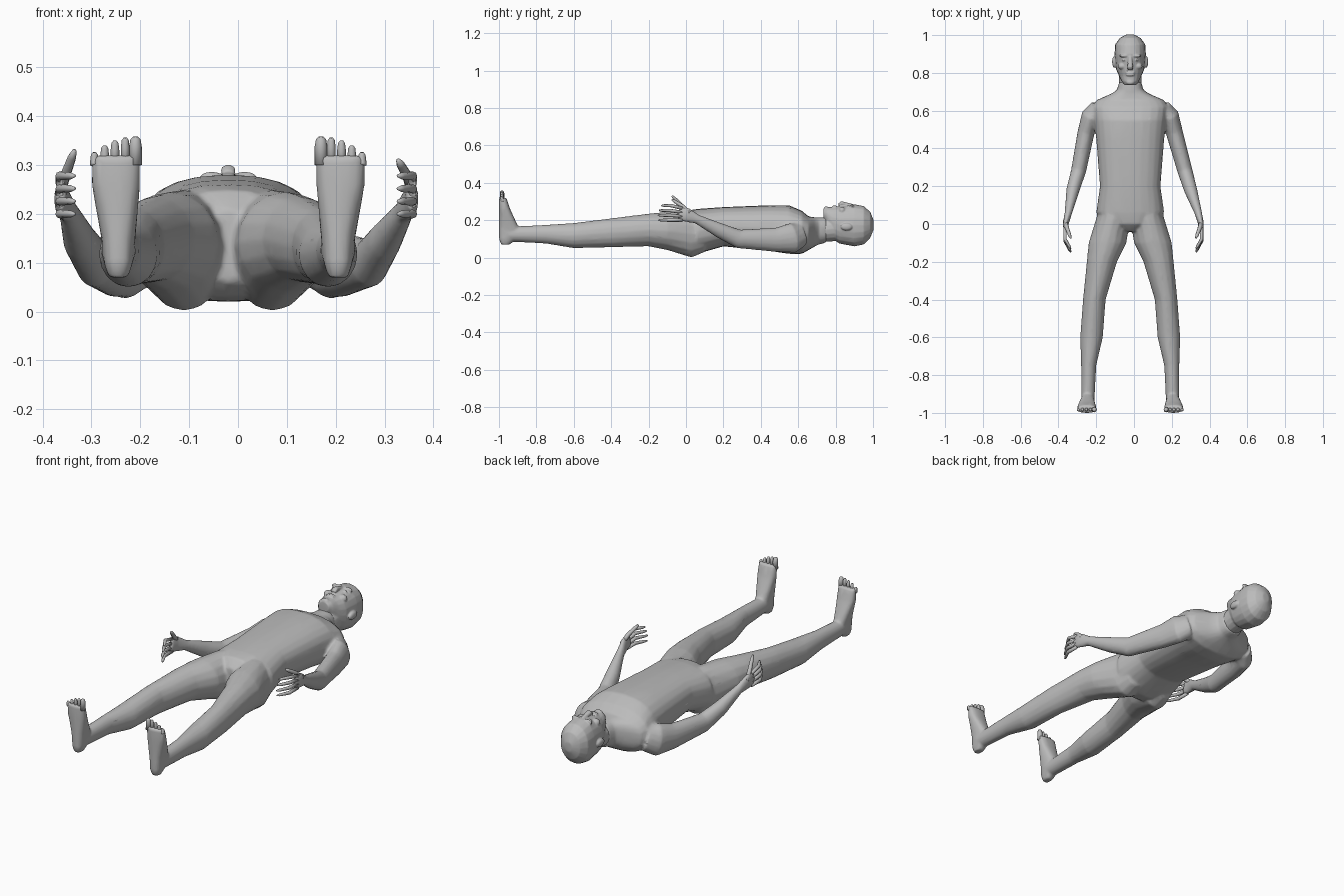
import bpy, bmesh, math
from mathutils import Vector, Matrix

cube = bpy.data.objects.get("Cube")
if cube:
    bpy.data.objects.remove(cube)

midline = -.02
along_body, along_leg, upright = Vector((0, 1, 0)), Vector((0, -1, 0)), Vector((0, 0, 1))

skin = bpy.data.materials.new("skin_grey")
skin.use_nodes = True
skin.diffuse_color = (.5, .5, .5, 1)
skin.node_tree.nodes["Principled BSDF"].inputs["Base Color"].default_value = skin.diffuse_color


# Cross-sections: each gives a centre, a side radius and a second radius
def slab(y, low, top, half, x=0):
    return Vector((x, y, (low + top) / 2)), half, (top - low) / 2


def step(z, sole, instep, half, x):
    return Vector((x, (sole + instep) / 2, z)), half, (instep - sole) / 2


def joint(x, y, z, thick, deep):
    return Vector((x, y, z)), thick, deep


def rounded(value, power):
    return math.copysign(abs(value) ** (2 / power), value)


def tube(bm, sections, sides=16, axis=None, power=2, mirror=1):
    """Skin a row of cross-sections, square to the path or to a fixed axis."""
    centres = [section[0] for section in sections]
    rings = []
    for i, (centre, wide, deep) in enumerate(sections):
        before, after = centres[max(i - 1, 0)], centres[min(i + 1, len(centres) - 1)]
        ahead = axis or (after - before).normalized()
        side = (Vector((1, 0, 0)) - ahead * ahead.x).normalized()
        up = side.cross(ahead)
        ring = []
        for k in range(sides):
            angle = math.tau * k / sides
            point = centre + side * wide * rounded(math.cos(angle), power)
            point += up * deep * rounded(math.sin(angle), power)
            point.x *= mirror
            ring.append(bm.verts.new(point))
        rings.append(ring)
    for near, far in zip(rings, rings[1:]):
        for k in range(sides):
            n = (k + 1) % sides
            bm.faces.new((near[k], near[n], far[n], far[k]))
    bm.faces.new(rings[0])
    bm.faces.new(rings[-1])


def ball(bm, centre, size):
    matrix = Matrix.Translation(centre) @ Matrix.Diagonal((*size, 1))
    bmesh.ops.create_uvsphere(bm, u_segments=14, v_segments=8, radius=1, matrix=matrix)


def finish(name, bm, voxel=None, soften=3):
    """Turn the mesh into an object; with a voxel size, fuse it into one skin."""
    bmesh.ops.recalc_face_normals(bm, faces=bm.faces)
    bmesh.ops.translate(bm, verts=bm.verts, vec=(midline, 0, 0))
    for face in bm.faces:
        face.smooth = True
    mesh = bpy.data.meshes.new(name)
    bm.to_mesh(mesh)
    bm.free()
    mesh.materials.append(skin)
    part = bpy.data.objects.new(name, mesh)
    bpy.context.collection.objects.link(part)
    if voxel:
        fuse = part.modifiers.new("fuse", 'REMESH')
        fuse.mode = 'VOXEL'
        fuse.voxel_size = voxel
        fuse.use_smooth_shade = True
        smooth = part.modifiers.new("soften", 'SMOOTH')
        smooth.iterations = soften
        simplify = part.modifiers.new("simplify", 'DECIMATE')
        simplify.ratio = .2


def build_leg(bm, mirror):
    tube(bm, [
        slab(y=.1, low=.03, top=.24, half=.07, x=.09),
        slab(y=.03, low=0, top=.25, half=.09, x=.09),
        slab(y=-.1, low=.04, top=.245, half=.1, x=.12),
        slab(y=-.2, low=.06, top=.235, half=.08, x=.15),
        slab(y=-.4, low=.055, top=.21, half=.06, x=.19),
        slab(y=-.6, low=.05, top=.185, half=.06, x=.205),
        slab(y=-.75, low=.075, top=.175, half=.04, x=.22),
        slab(y=-.95, low=.085, top=.165, half=.035, x=.225),
    ], axis=along_leg, mirror=mirror)


def build_foot(bm, mirror):
    tube(bm, [
        step(z=.07, sole=-.99, instep=-.94, half=.02, x=.225),
        step(z=.1, sole=-1, instep=-.91, half=.03, x=.225),
        step(z=.15, sole=-1, instep=-.89, half=.035, x=.225),
        step(z=.26, sole=-1, instep=-.94, half=.05, x=.23),
        step(z=.32, sole=-1, instep=-.96, half=.05, x=.23),
    ], axis=upright, power=2.5, mirror=mirror)


def build_arm(bm, mirror, swing):
    tube(bm, [
        joint(x=.17, y=.6, z=.12, thick=.055, deep=.07),
        joint(x=.21, y=.57, z=.105, thick=.05, deep=.08),
        joint(x=.235, y=.48, z=.095, thick=.045, deep=.065),
        joint(x=.28 + swing / 2, y=.28, z=.1, thick=.04, deep=.05),
        joint(x=.31 + swing / 2, y=.18, z=.145, thick=.035, deep=.04),
        joint(x=.34 + swing, y=.06, z=.205, thick=.02, deep=.025),
        joint(x=.355 + swing, y=0, z=.23, thick=.015, deep=.04),
        joint(x=.355 + swing, y=-.04, z=.24, thick=.01, deep=.035),
    ], mirror=mirror)


def build_digit(bm, start, middle, end, radius, mirror):
    """A finger, thumb or toe bending through its middle and narrowing to its tip."""
    start, middle, end = Vector(start), Vector(middle), Vector(end)
    last = middle.lerp(end, .75)
    tube(bm, [(start, radius, radius), (middle, radius, radius),
              (last, radius * .8, radius * .8), (end, radius * .4, radius * .4)],
         sides=8, mirror=mirror)


def build_fingers(bm, mirror, swing):
    palm = .358 + swing
    for i in range(4):
        height, fan = .2 + .021 * i, .005 * i
        reach = .1 + .02 * math.sin(1 + i * .7)
        build_digit(bm, (palm, -.02, height), (palm, -.03 - reach / 2, height + fan),
                    (palm - .03, -.03 - reach, height + fan), .009, mirror)
    thumb_top = .31 if mirror > 0 else .33
    build_digit(bm, (palm, .02, .24), (palm - .01, -.02, .275),
                (palm - .03, -.075, thumb_top), .011, mirror)


def build_toes(bm, mirror):
    # The big toe is on the inner side
    for i in range(5):
        x, radius, tip = .19 + .021 * i, .009 if i else .013, .358 - .002 * i * i
        build_digit(bm, (x, -.984, .3), (x, -.982, tip - .02), (x, -.986, tip), radius, mirror)


# Torso
body = bmesh.new()
tube(body, [
    slab(y=-.04, low=.06, top=.21, half=.04),
    slab(y=0, low=.03, top=.25, half=.13),
    slab(y=.06, low=.02, top=.26, half=.18),
    slab(y=.2, low=.06, top=.27, half=.16),
    slab(y=.45, low=.035, top=.28, half=.18),
    slab(y=.55, low=.02, top=.28, half=.19),
    slab(y=.62, low=.02, top=.25, half=.2),
    slab(y=.655, low=.04, top=.22, half=.18),
    slab(y=.69, low=.06, top=.215, half=.1),
    slab(y=.71, low=.07, top=.215, half=.07),
    slab(y=.75, low=.08, top=.215, half=.06),
], sides=24, axis=along_body, power=2.4)

# Limbs, fused with the torso; fingers and toes stay separate
for label, mirror, swing in (("left", 1, .02), ("right", -1, -.013)):
    build_leg(body, mirror)
    build_foot(body, mirror)
    build_arm(body, mirror, swing)
    fingers, toes = bmesh.new(), bmesh.new()
    build_fingers(fingers, mirror, swing)
    build_toes(toes, mirror)
    finish(label + "_fingers", fingers)
    finish(label + "_toes", toes)
finish("body", body, voxel=.007, soften=5)

# Neck and skull
head = bmesh.new()
tube(head, [slab(y=.69, low=.08, top=.2, half=.06),
            slab(y=.83, low=.09, top=.23, half=.06)], axis=along_body)
tube(head, [
    slab(y=.735, low=.21, top=.26, half=.03),
    slab(y=.755, low=.17, top=.27, half=.045),
    slab(y=.785, low=.1, top=.27, half=.06),
    slab(y=.82, low=.075, top=.275, half=.075),
    slab(y=.9, low=.06, top=.285, half=.083),
    slab(y=.95, low=.07, top=.275, half=.08),
    slab(y=.985, low=.105, top=.245, half=.055),
    slab(y=1.003, low=.15, top=.2, half=.02),
], sides=20, axis=along_body, power=2.2)

# Nose, lips and chin
tube(head, [joint(x=0, y=.885, z=.278, thick=.01, deep=.01),
            joint(x=0, y=.83, z=.29, thick=.016, deep=.012),
            joint(x=0, y=.818, z=.28, thick=.014, deep=.01)], sides=10)
for y in (.788, .8):
    ball(head, (0, y, .271), (.024, .005, .009))
ball(head, (0, .75, .262), (.022, .014, .012))

# Brows, eyes, cheeks and ears
for mirror in (1, -1):
    ball(head, (mirror * .034, .89, .274), (.026, .008, .013))
    ball(head, (mirror * .032, .868, .27), (.013, .006, .01))
    ball(head, (mirror * .043, .835, .252), (.022, .018, .02))
    ball(head, (mirror * .084, .858, .165), (.012, .032, .02))
finish("head", head, voxel=.004)
